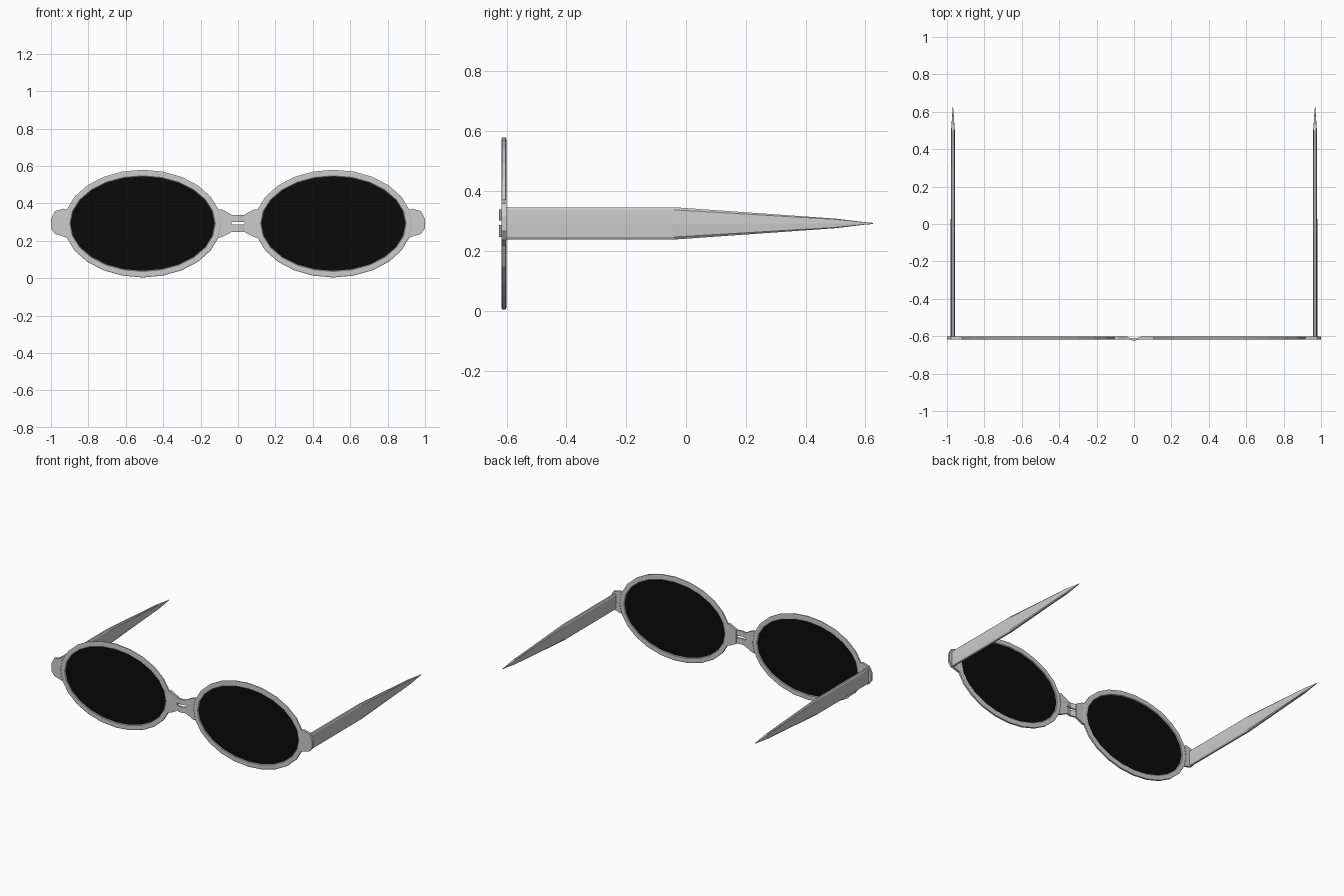
import bpy, bmesh, math

if "Cube" in bpy.data.objects:
    bpy.data.objects.remove(bpy.data.objects["Cube"])

CX, CZ = 0.51, 0.292        # lens centre
FRONT, BACK = -0.617, -0.601
N = 24


def ellipse(rx, rz, y):
    return [(CX + rx * math.cos(2 * math.pi * i / N), y,
             CZ + rz * math.sin(2 * math.pi * i / N)) for i in range(N)]


def loft(name, rings, closed=False, mirror=True):
    """Skin rings of equal length; cap the ends, or join last to first."""
    bm = bmesh.new()
    vs = [[bm.verts.new(p) for p in r] for r in rings]
    n = len(rings[0])
    pairs = list(zip(vs, vs[1:])) + ([(vs[-1], vs[0])] if closed else [])
    for a, b in pairs:
        for i in range(n):
            j = (i + 1) % n
            bm.faces.new((a[i], a[j], b[j], b[i]))
    if not closed:
        bm.faces.new(vs[0])
        bm.faces.new(vs[-1])
    bmesh.ops.recalc_face_normals(bm, faces=bm.faces)
    me = bpy.data.meshes.new(name)
    bm.to_mesh(me)
    bm.free()
    ob = bpy.data.objects.new(name, me)
    bpy.context.collection.objects.link(ob)
    if mirror:
        m = ob.modifiers.new("mirror", 'MIRROR')
        m.use_mirror_merge = False
    return ob


def plate(name, outline):
    return loft(name, [[(x, y, z) for x, z in outline] for y in (FRONT, BACK)])


# Lens rims
OX, OZ, IX, IZ = 0.42, 0.288, 0.385, 0.252
loft("rim", [ellipse(OX, OZ, FRONT + 0.002), ellipse(OX - 0.006, OZ - 0.006, FRONT),
             ellipse(IX + 0.004, IZ + 0.004, FRONT), ellipse(IX, IZ, FRONT + 0.003),
             ellipse(IX, IZ, BACK - 0.003), ellipse(IX + 0.004, IZ + 0.004, BACK),
             ellipse(OX - 0.006, OZ - 0.006, BACK), ellipse(OX, OZ, BACK - 0.002)],
     closed=True)

# Dark lenses
lens = loft("lens", [ellipse(IX + 0.003, IZ + 0.003, y) for y in (-0.611, -0.607)])
black = bpy.data.materials.new("lens_black")
black.diffuse_color = (0.003, 0.003, 0.003, 1)
black.use_nodes = True
black.node_tree.nodes["Principled BSDF"].inputs["Base Color"].default_value = black.diffuse_color
lens.data.materials.append(black)

# Hinge lugs and bridge stubs start on the rim's outer corners
c, s = OX * math.cos(math.pi / 12), OZ * math.sin(math.pi / 12)
plate("hinge_lug", [(CX + OX, CZ), (CX + c, CZ + s), (0.932, CZ + 0.08), (0.979, CZ + 0.067),
                    (1.0, CZ + 0.025), (1.0, CZ - 0.025), (0.979, CZ - 0.055),
                    (0.936, CZ - 0.068), (CX + c, CZ - s)])
plate("bridge_stub", [(CX - OX, CZ), (CX - c, CZ + s), (0.085, CZ + 0.076), (0.036, CZ + 0.049),
                      (0.036, CZ - 0.046), (0.085, CZ - 0.072), (CX - c, CZ - s)])

# Two bridge bars bowed forward
for name, z0, z1 in (("upper_bridge_bar", 0.302, 0.339), ("lower_bridge_bar", 0.247, 0.287)):
    loft(name, [[(x, y, z0), (x, y + 0.012, z0), (x, y + 0.012, z1), (x, y, z1)]
                for x, y in ((-0.042, -0.615), (0, -0.625), (0.042, -0.615))], mirror=False)

# Tapering side arms with a chamfered section
section = [(1, 0), (0.85, 0.84), (0.45, 1), (-0.45, 1), (-0.85, 0.84),
           (-1, 0), (-0.85, -0.84), (-0.45, -1), (0.45, -1), (0.85, -0.84)]
stations = [(-0.606, 0.012, 0.054), (-0.04, 0.012, 0.054),
            (0.50, 0.010, 0.016), (0.60, 0.003, 0.004), (0.625, 0.001, 0.002)]
loft("side_arm", [[(0.968 + a * hx, y, CZ + b * hz) for a, b in section]
                  for y, hx, hz in stations])
